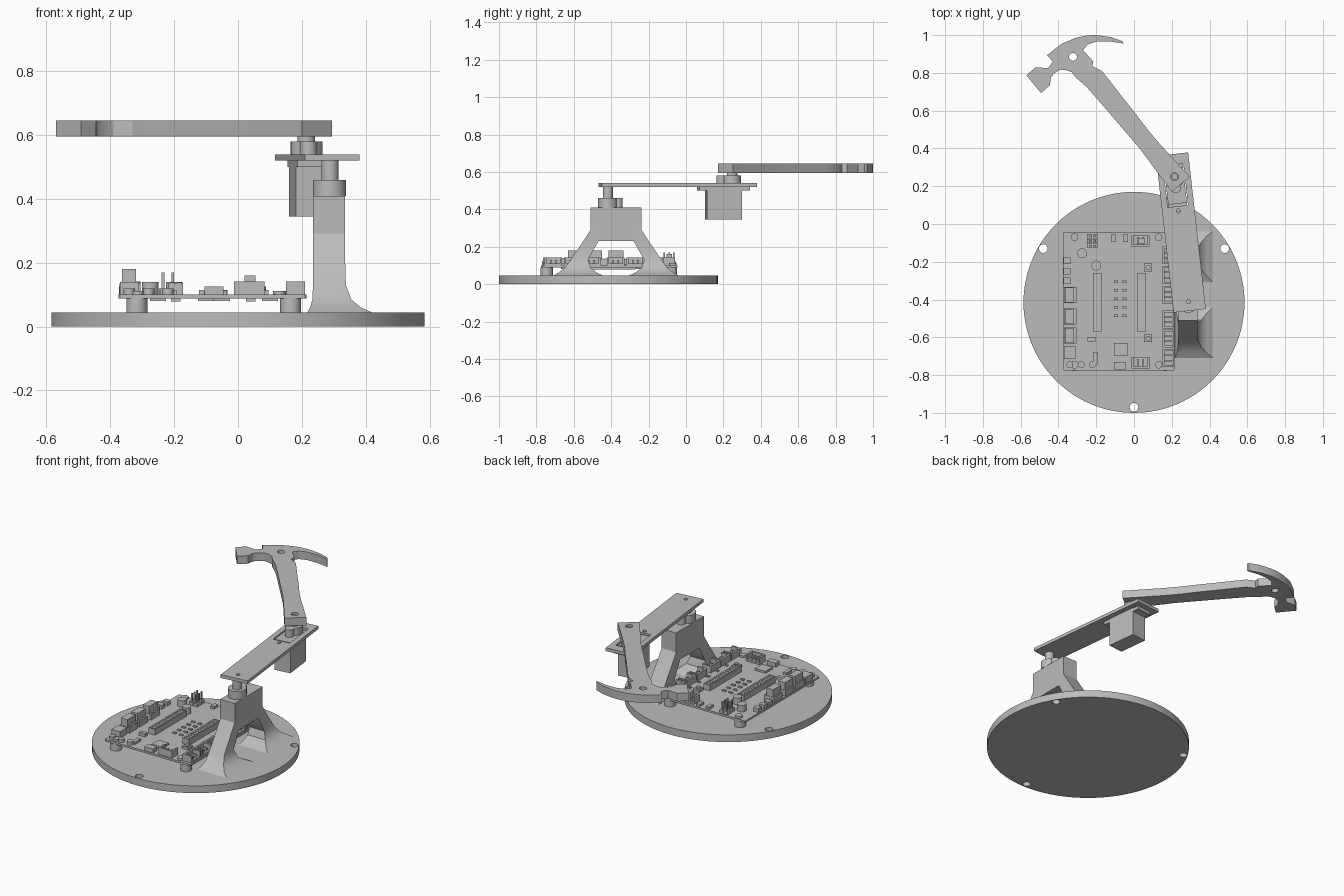
import bpy, bmesh
from math import pi, cos, sin, radians
from mathutils import Matrix, Vector

cube = bpy.data.objects.get("Cube")
if cube:
    bpy.data.objects.remove(cube, do_unlink=True)

grey = bpy.data.materials.new("plain grey")
grey.use_nodes = True
grey.diffuse_color = (.5, .5, .5, 1)
grey.node_tree.nodes["Principled BSDF"].inputs["Base Color"].default_value = (.5, .5, .5, 1)


def finish(name, bm, smooth=False):
    bmesh.ops.remove_doubles(bm, verts=bm.verts, dist=.0001)
    bmesh.ops.recalc_face_normals(bm, faces=bm.faces)
    mesh = bpy.data.meshes.new(name)
    bm.to_mesh(mesh)
    bm.free()
    mesh.materials.clear()
    mesh.materials.append(grey)
    obj = bpy.data.objects.new(name, mesh)
    bpy.context.collection.objects.link(obj)
    if smooth:
        bpy.ops.object.select_all(action='DESELECT')
        obj.select_set(True)
        bpy.context.view_layer.objects.active = obj
        bpy.ops.object.shade_smooth_by_angle(angle=radians(30))
    return obj


def box(name, x, y, width, depth, bottom, top, turn=0):
    bm = bmesh.new()
    place = (Matrix.Translation((x, y, (bottom + top) / 2)) @ Matrix.Rotation(turn, 4, 'Z')
             @ Matrix.Diagonal((width, depth, top - bottom, 1)))
    bmesh.ops.create_cube(bm, size=1, matrix=place)
    return finish(name, bm)


def cylinder(name, x, y, radius, bottom, top, sides=32):
    bm = bmesh.new()
    bmesh.ops.create_cone(bm, cap_ends=True, segments=sides, radius1=radius, radius2=radius,
                          depth=top - bottom,
                          matrix=Matrix.Translation((x, y, (bottom + top) / 2)))
    return finish(name, bm, True)


def ring(x, y, radius, sides=24):
    return [(x + radius * cos(2 * pi * i / sides), y + radius * sin(2 * pi * i / sides))
            for i in range(sides)]


def plate(name, loops, bottom, top):
    """Flat part extruded from an outline followed by its hole outlines."""
    curve = bpy.data.curves.new(name, 'CURVE')
    curve.dimensions = '2D'
    curve.fill_mode = 'BOTH'
    curve.extrude = (top - bottom) / 2
    for loop in loops:
        spline = curve.splines.new('POLY')
        spline.points.add(len(loop) - 1)
        spline.use_cyclic_u = True
        for point, (x, y) in zip(spline.points, loop):
            point.co = (x, y, 0, 1)
    temp = bpy.data.objects.new(name + "_outline", curve)
    bpy.context.collection.objects.link(temp)
    graph = bpy.context.evaluated_depsgraph_get()
    mesh = bpy.data.meshes.new_from_object(temp.evaluated_get(graph))
    bm = bmesh.new()
    bm.from_mesh(mesh)
    bpy.data.objects.remove(temp, do_unlink=True)
    bpy.data.meshes.remove(mesh)
    bmesh.ops.translate(bm, verts=bm.verts, vec=(0, 0, (top + bottom) / 2))
    for face in bm.faces:
        face.material_index = 0
    return finish(name, bm, True)


# Round base with three screw holes
plate("base", [ring(0, -.415, .585, 96)] +
      [ring(x, y, .023) for x, y in ((-.48, -.13), (.48, -.13), (0, -.97))], 0, .045)

# Two flared legs: height, inner and outer reach, left and right side
MID_Y = -.374
SECTIONS = [(.41, .09, .136, .235, .335), (.29, .09, .136, .235, .335),
            (.23, .094, .175, .235, .335), (.13, .15, .243, .235, .338),
            (.085, .135, .275, .233, .355), (.06, .1, .31, .226, .385),
            (.042, .06, .34, .216, .425)]
for side, label in ((-1, "front"), (1, "back")):
    bm = bmesh.new()
    rows = []
    for z, inner, outer, x0, x1 in SECTIONS:
        near, far = MID_Y + side * inner, MID_Y + side * outer
        rows.append([bm.verts.new(p) for p in
                     ((x0, near, z), (x1, near, z), (x1, far, z), (x0, far, z))])
    for a, b in zip(rows, rows[1:]):
        for i in range(4):
            j = (i + 1) % 4
            bm.faces.new((a[i], a[j], b[j], b[i]))
    bm.faces.new(rows[0])
    bm.faces.new(rows[-1])
    finish(label + "_leg", bm, True)

# Lower motor between the legs
box("lower_motor", .285, MID_Y, .1, .19, .23, .41)
cylinder("lower_gearbox", .287, -.418, .052, .41, .46)
cylinder("lower_small_gear", .287, -.365, .026, .41, .46)
cylinder("lower_shaft", .288, -.418, .027, .46, .52)

# Swinging arm plate
TURN = radians(6.45)
turned = Matrix.Rotation(TURN, 3, 'Z')


def on_arm(u, v):
    p = turned @ Vector((u, v, 0))
    return p.x + .248, p.y - .045


corners = [on_arm(u * .086, v * .417) for u, v in ((-1, -1), (1, -1), (1, 1), (-1, 1))]
slot = [on_arm(u * .054, v) for u, v in ((-1, .14), (1, .14), (1, .36), (-1, .36))]
plate("arm_plate", [corners, slot, ring(*on_arm(0, -.368), .011), ring(*on_arm(0, .135 - .02), .011)],
      .52, .54)

# Upper motor hung through the arm
motor = on_arm(0, .247)
box("upper_motor", *motor, .1, .187, .345, .535, TURN)
box("motor_flange", *motor, .1, .272, .5, .52, TURN)
cylinder("upper_gearbox", .215, .243, .05, .535, .58)
cylinder("upper_small_gear", .221, .19, .026, .535, .58)
cylinder("upper_shaft", .214, .248, .028, .58, .6)

# Claw hammer
HANDLE_RIGHT = [(.295, .25), (.14, .42), (.08, .49), (0, .595), (-.06, .67), (-.13, .76),
                (-.17, .81), (-.22, .835)]
HEAD = [(-.215, .86), (-.27, .92), (-.245, .95), (-.2, .965), (-.13, .967), (-.055, .955),
        (-.06, .967), (-.12, .989), (-.2, 1), (-.25, .998), (-.31, .985), (-.385, .953),
        (-.46, .894), (-.43, .86), (-.455, .825), (-.52, .83), (-.57, .788), (-.492, .693),
        (-.445, .735), (-.44, .775), (-.42, .8), (-.39, .817), (-.36, .815), (-.33, .805),
        (-.305, .773)]
HANDLE_LEFT = [(-.25, .725), (-.18, .645), (-.12, .575), (0, .435), (.03, .4), (.2, .17)]
plate("hammer", [HANDLE_RIGHT + HEAD + HANDLE_LEFT, ring(-.323, .885, .021),
                 ring(.215, .25, .021)], .595, .645)
cylinder("hammer_screw", .215, .25, .018, .59, .632)

# Circuit board on standoffs
LOW, TOP = .088, .1
posts = [(x, y) for x in (-.317, .165) for y in (-.745, -.08)]
plate("circuit_board", [[(-.375, -.77), (-.37, -.775), (.21, -.775), (.215, -.77),
                         (.215, -.045), (-.375, -.045)]], LOW, TOP)
for x, y in posts:
    cylinder("standoff", x, y, .033, .045, LOW)
for x in (-.315, .13):
    for y in (-.745, -.07):
        cylinder("board_screw", x, y, .02, TOP, .112, 20)

# Long socket strips with raised holes and pin tails underneath
for x in (-.195, .04):
    box("socket_strip", x, -.415, .046, .31, TOP, .135)
    box("pin_tails", x, -.415, .03, .29, .078, LOW)
    for row in range(14):
        for dx in (-.011, .011):
            box("socket_rim", x + dx, -.56 + row * .0223, .013, .013, .135, .138)

# Terminal blocks along the left edge
for y in (-.375, -.49, -.59):
    box("terminal_body", -.338, y, .066, .085, TOP, .135)
    box("terminal_tower", -.342, y, .044, .08, .135, .18)
    for dy in (-.02, .02):
        cylinder("terminal_screw", -.316, y + dy, .011, .135, .142, 12)
for y in (-.195, -.25, -.3):
    box("small_relay", -.355, y, .035, .033, TOP, .125)
box("power_socket", -.34, -.68, .06, .07, TOP, .14)

# Plug sockets: floor, walls and contacts, open towards the board edge
sockets = [(.18, y, 1) for y in (-.71, -.605, -.505, -.375, -.27, -.165)]
sockets += [(.035, -.735, 0), (.035, -.09, 0)]
for x, y, sideways in sockets:
    def part(name, du, dv, width, depth, bottom, top):
        if sideways:
            box(name, x + dv, y + du, depth, width, bottom, top)
        else:
            box(name, x + du, y + dv, width, depth, bottom, top)
    part("plug_floor", 0, 0, .095, .06, TOP, .11)
    part("plug_back", 0, -.024, .095, .012, .11, .142)
    for end in (-1, 1):
        part("plug_wall", end * .042, 0, .011, .06, .11, .142)
        part("plug_contact", end * .014, 0, .008, .04, .11, .128)
box("tall_socket", .038, -.09, .035, .03, TOP, .16)

# Upright pin header
for x in (-.235, -.205):
    for y in (-.065, -.09, -.115):
        box("header_foot", x, y, .026, .023, TOP, .12)
        box("header_pin", x, y, .008, .008, .12, .17)

# Capacitors, buttons, chips and other small parts
for x, y in ((-.275, -.155), (-.2, -.22)):
    cylinder("capacitor", x, y, .026, TOP, .14)
for y in (-.23, -.605):
    box("button_body", .075, y, .042, .042, TOP, .115)
    cylinder("button_cap", .075, y, .013, .115, .125, 16)
for x in (-.11, -.045):
    box("indicator", x, -.075, .024, .04, TOP, .115)
for row in range(5):
    for x in (-.095, -.05):
        box("resistor", x, -.305 - row * .045, .022, .013, TOP, .108)
for row in range(6):
    for x in (.13, .145):
        box("edge_resistor", x, -.14 - row * .09, .01, .016, TOP, .106)
box("main_chip", -.07, -.665, .07, .07, TOP, .113)
box("usb_socket", -.075, -.75, .06, .04, TOP, .125)
box("crystal", -.205, -.71, .024, .065, TOP, .115)
box("regulator", -.225, -.61, .04, .024, TOP, .12)
for x in (-.34, -.28, -.22):
    cylinder("round_part", x, -.745, .018, TOP, .12, 16)
for x, y in ((-.25, -.2), (-.1, -.5), (.1, -.65), (-.05, -.25), (.1, -.15)):
    box("underside_part", x, y, .05, .035, .08, LOW)
